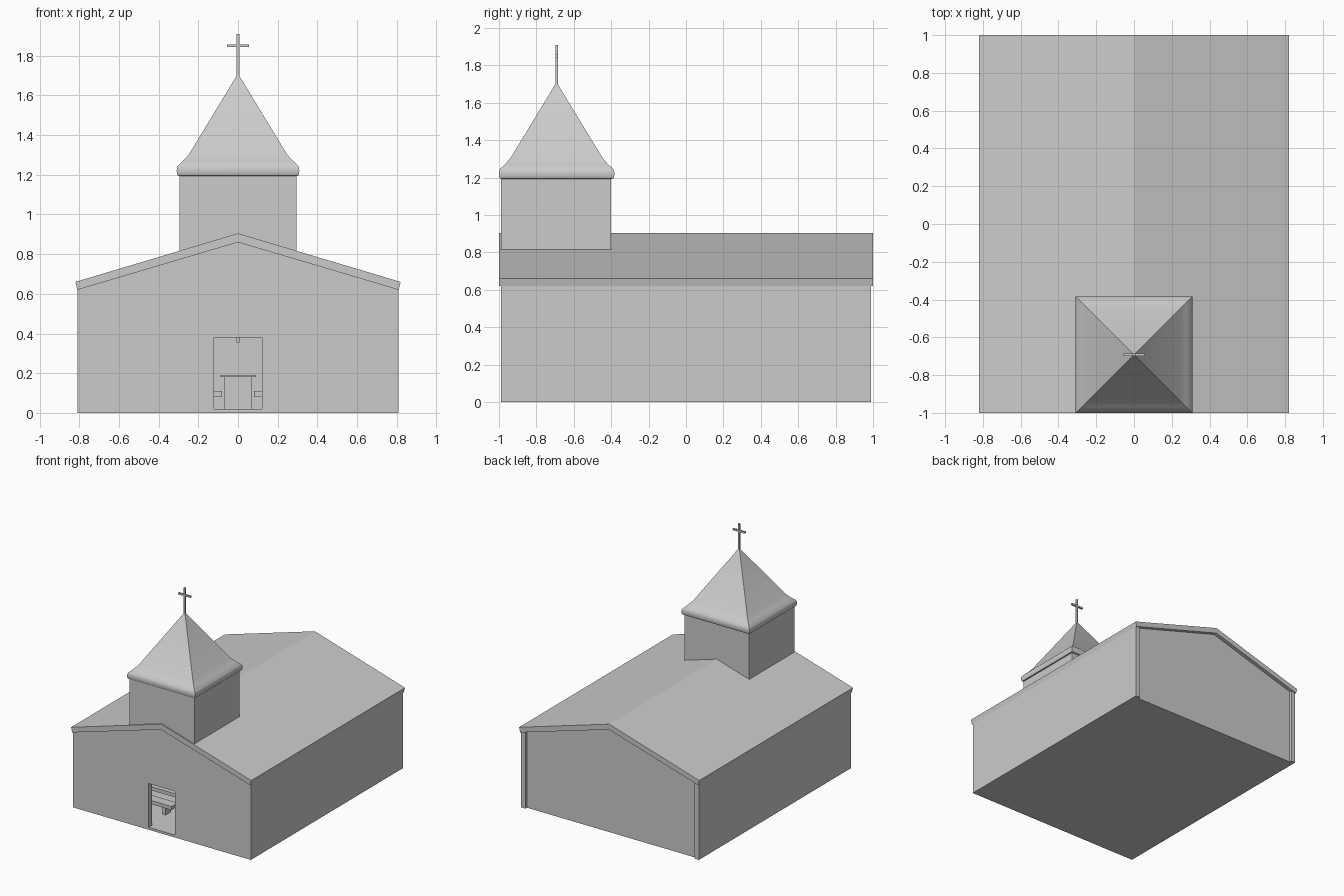
import bpy, bmesh

if "Cube" in bpy.data.objects:
    bpy.data.objects.remove(bpy.data.objects["Cube"])


def finish(name, bm):
    bmesh.ops.recalc_face_normals(bm, faces=bm.faces)
    me = bpy.data.meshes.new(name)
    bm.to_mesh(me)
    bm.free()
    ob = bpy.data.objects.new(name, me)
    bpy.context.collection.objects.link(ob)
    return ob


def prism(name, pts, y0, y1):
    """Extrude an (x, z) outline along y."""
    bm = bmesh.new()
    f = bm.faces.new([bm.verts.new((x, y0, z)) for x, z in pts])
    ext = bmesh.ops.extrude_face_region(bm, geom=[f])
    moved = [v for v in ext["geom"] if isinstance(v, bmesh.types.BMVert)]
    bmesh.ops.translate(bm, vec=(0, y1 - y0, 0), verts=moved)
    return finish(name, bm)


def box(name, x0, x1, y0, y1, z0, z1):
    return prism(name, [(x0, z0), (x1, z0), (x1, z1), (x0, z1)], y0, y1)


def mirrored(half):
    """Complete a right-half outline with its left mirror image."""
    return half + [(-x, z) for x, z in reversed(half) if x > 0]


# Walls: gabled front with open doorway, recessed back, two long sides
prism("front_wall", mirrored([(0, 0.38), (0.12, 0.38), (0.12, 0), (0.81, 0),
                              (0.81, 0.62)])[:5] +
      [(0, 0.86), (-0.81, 0.62), (-0.81, 0), (-0.12, 0), (-0.12, 0.38)],
      -0.99, -0.95)
prism("back_wall", [(-0.77, 0), (0.77, 0), (0.77, 0.632), (0, 0.86), (-0.77, 0.632)],
      0.93, 0.97)
for s, side in ((1, "right"), (-1, "left")):
    prism(side + "_wall", [(s * 0.77, 0), (s * 0.81, 0), (s * 0.81, 0.62),
                           (s * 0.77, 0.632)], -0.95, 0.99)

# Floor and door sill
box("floor", -0.77, 0.77, -0.95, 0.93, 0, 0.02)
box("door_sill", -0.12, 0.12, -0.99, -0.95, 0, 0.02)

# Roof slab with square-cut eaves
prism("roof", [(0, 0.905), (0.82, 0.66), (0.81, 0.62), (0, 0.86),
               (-0.81, 0.62), (-0.82, 0.66)], -1, 1)

# Tower seated in the roof
prism("tower", [(-0.295, 0.80), (0, 0.885), (0.295, 0.80), (0.295, 1.20),
                (-0.295, 1.20)], -0.99, -0.40)

# Spire: square rings with rounded eave, flare and point
CY = -0.692
bm = bmesh.new()
rings = []
for r, z in [(0.295, 1.193), (0.303, 1.196), (0.308, 1.205), (0.309, 1.22),
             (0.308, 1.235), (0.302, 1.247), (0.275, 1.272), (0.248, 1.302)]:
    rings.append([bm.verts.new((sx * r, CY + sy * r, z))
                  for sx, sy in ((-1, -1), (1, -1), (1, 1), (-1, 1))])
for a, b in zip(rings, rings[1:]):
    for i in range(4):
        j = (i + 1) % 4
        bm.faces.new((a[i], a[j], b[j], b[i]))
apex = bm.verts.new((0, CY, 1.71))
for i in range(4):
    bm.faces.new((rings[-1][i], rings[-1][(i + 1) % 4], apex))
bm.faces.new(rings[0])
spire = finish("spire", bm)
bpy.context.view_layer.objects.active = spire
spire.select_set(True)
bpy.ops.object.shade_smooth_by_angle(angle=0.6)


# Crosses: one on the spire, one on the inner back wall
def cross(name, y, z0, z1, arm, zb, t):
    prism(name, mirrored([(t, z0), (t, zb - t), (arm, zb - t), (arm, zb + t),
                          (t, zb + t), (t, z1)]), y - t, y + t)


cross("spire_cross", CY, 1.69, 1.91, 0.055, 1.85, 0.007)
cross("wall_cross", 0.922, 0.355, 0.56, 0.06, 0.49, 0.008)

# Altar at the far end
box("altar_base", -0.07, 0.07, 0.62, 0.74, 0.02, 0.18)
box("altar_top", -0.09, 0.09, 0.60, 0.76, 0.18, 0.19)

# Rows of benches either side of the aisle
for row in range(6):
    y = -0.75 + row * 0.2
    for s in (1, -1):
        box("bench_seat", s * 0.08, s * 0.68, y, y + 0.08, 0.08, 0.11)
        for x in (0.14, 0.60):
            box("bench_leg", s * x, s * (x + 0.03), y + 0.01, y + 0.07, 0.02, 0.08)
